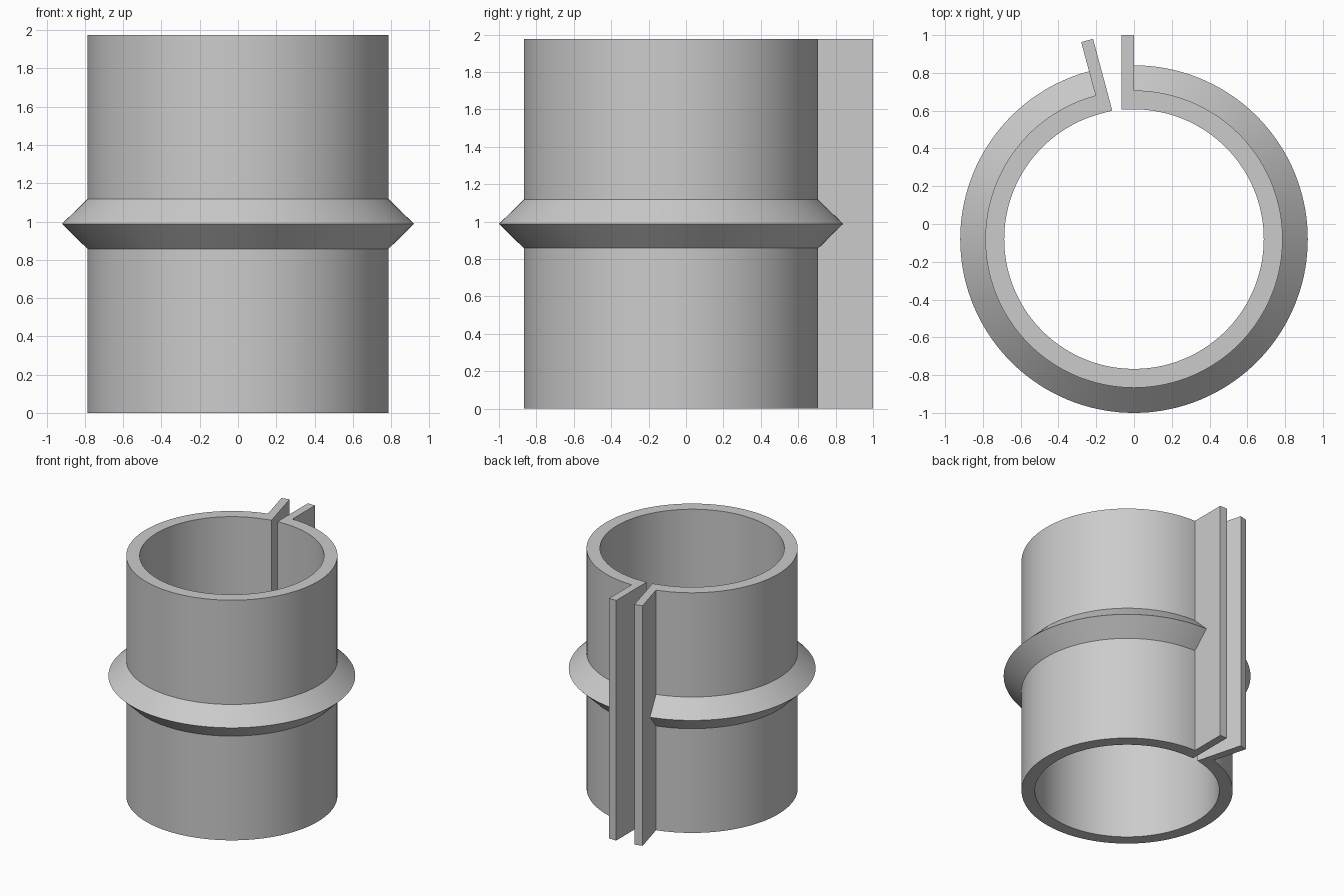
import bpy
import bmesh
from math import cos, sin, radians
from mathutils import Matrix, Vector

HEIGHT = 1.975
CENTRE_Y = -0.08
INNER, OUTER, RIDGE = 0.687, 0.787, 0.92
FLANGE_TIP, FLANGE_THICK = 1.08, 0.065
RIDGE_HALF = 0.13
GAP = 15            # opening of the split, in degrees
STEPS = 138

if "Cube" in bpy.data.objects:
    bpy.data.objects.remove(bpy.data.objects["Cube"], do_unlink=True)

grey = bpy.data.materials.new("light_grey")
grey.use_nodes = True
colour = (0.6, 0.6, 0.6, 1)
grey.diffuse_color = colour
grey.node_tree.nodes["Principled BSDF"].inputs["Base Color"].default_value = colour

# Angles from one side of the split round to the other
angles = [radians(90 + GAP + (360 - GAP) * i / STEPS) for i in range(STEPS + 1)]


def finish(name, bm):
    bmesh.ops.recalc_face_normals(bm, faces=bm.faces)
    mesh = bpy.data.meshes.new(name)
    bm.to_mesh(mesh)
    bm.free()
    mesh.materials.append(grey)
    obj = bpy.data.objects.new(name, mesh)
    obj.location.y = CENTRE_Y
    bpy.context.collection.objects.link(obj)
    bpy.ops.object.select_all(action="DESELECT")
    obj.select_set(True)
    bpy.context.view_layer.objects.active = obj
    bpy.ops.object.shade_smooth_by_angle(angle=radians(30))
    return obj


def arc(radius, sweep):
    return [Vector((radius * cos(a), radius * sin(a), 0)) for a in sweep]


def flange(side):
    """Lip outline from the outer wall to the inner wall."""
    x = side * FLANGE_THICK
    return [Vector((0, FLANGE_TIP, 0)), Vector((x, FLANGE_TIP, 0)), Vector((x, INNER, 0))]


# Split sleeve with its two closing flanges, extruded from one outline
turn = Matrix.Rotation(radians(GAP), 3, "Z")
left_lip = flange(-1)
right_lip = [turn @ p for p in reversed(flange(1))]
outline = arc(OUTER, angles) + left_lip + arc(INNER, reversed(angles)) + right_lip
bm = bmesh.new()
base = bm.faces.new([bm.verts.new(p) for p in outline])
grown = bmesh.ops.extrude_face_region(bm, geom=[base], use_keep_orig=True)
top = [v for v in grown["geom"] if isinstance(v, bmesh.types.BMVert)]
bmesh.ops.translate(bm, verts=top, vec=(0, 0, HEIGHT))
finish("split_sleeve", bm)

# Pointed ridge around the middle
bm = bmesh.new()
middle = HEIGHT / 2
profile = [(OUTER, middle - RIDGE_HALF), (RIDGE, middle), (OUTER, middle + RIDGE_HALF)]
rings = [[bm.verts.new((r * cos(a), r * sin(a), z)) for r, z in profile] for a in angles]
for a, b in zip(rings, rings[1:]):
    for i in range(2):
        bm.faces.new((a[i], b[i], b[i + 1], a[i + 1]))
for end in (rings[0], rings[-1]):
    bm.faces.new(end)
finish("middle_ridge", bm)
